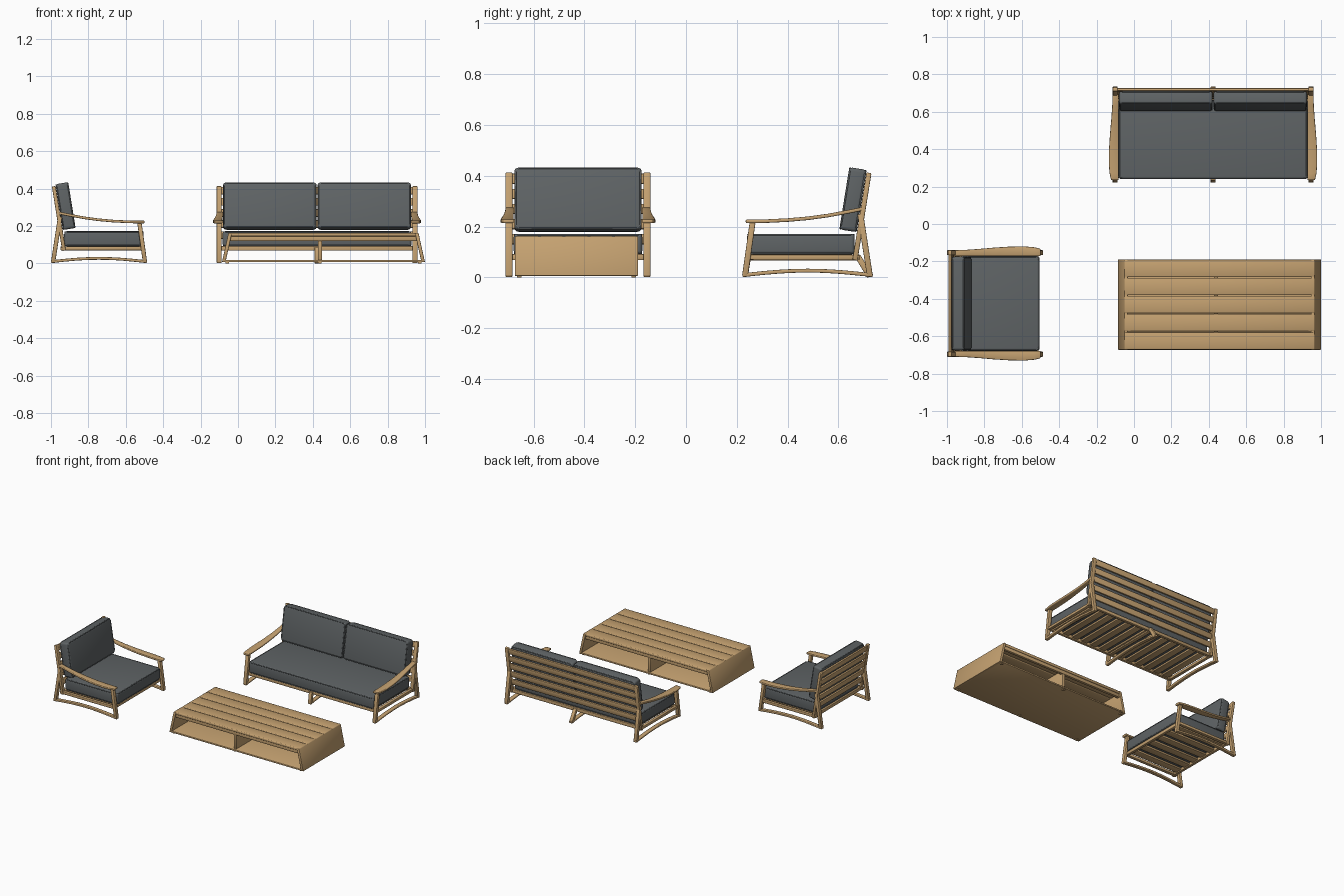
import bpy, bmesh, math
from mathutils import Matrix, Vector

if "Cube" in bpy.data.objects:
    bpy.data.objects.remove(bpy.data.objects["Cube"])


def material(name, rgb):
    m = bpy.data.materials.new(name)
    m.diffuse_color = (*rgb, 1)
    m.use_nodes = True
    m.node_tree.nodes["Principled BSDF"].inputs["Base Color"].default_value = m.diffuse_color
    return m


WOOD = material("light oak wood", (0.56, 0.36, 0.165))
FABRIC = material("charcoal fabric", (0.115, 0.127, 0.132))


def finish(name, bm, M, mat, bevel=0.0, segs=2):
    """Bevel, place and smooth a bmesh, and link it as an object."""
    bmesh.ops.recalc_face_normals(bm, faces=bm.faces)
    if bevel:
        sharp = [e for e in bm.edges if e.calc_face_angle(0) > 0.6]
        bmesh.ops.bevel(bm, geom=sharp, offset=bevel, segments=segs,
                        profile=0.5, affect='EDGES', clamp_overlap=True)
    bmesh.ops.transform(bm, matrix=M, verts=bm.verts)
    bmesh.ops.recalc_face_normals(bm, faces=bm.faces)
    me = bpy.data.meshes.new(name)
    bm.to_mesh(me)
    bm.free()
    me.materials.append(mat)
    ob = bpy.data.objects.new(name, me)
    bpy.context.collection.objects.link(ob)
    bpy.ops.object.select_all(action='DESELECT')
    bpy.context.view_layer.objects.active = ob
    ob.select_set(True)
    bpy.ops.object.shade_smooth_by_angle(angle=math.radians(50))
    return ob


def box(name, M, lo, hi, mat=WOOD, bevel=0.003, segs=2):
    bm = bmesh.new()
    bmesh.ops.create_cube(bm, size=1)
    for v in bm.verts:
        v.co = Vector([(a + b) / 2 + c * (b - a) for a, b, c in zip(lo, hi, v.co)])
    return finish(name, bm, M, mat, bevel, segs)


def sweep(name, M, path, inner, outers, thick, bevel=0.004):
    """Bar along a (y, z) path, spanning x from inner to outer at each point."""
    if not isinstance(outers, list):
        outers = [outers] * len(path)
    bm = bmesh.new()
    rings = []
    for i, (y, z) in enumerate(path):
        a, b = path[max(i - 1, 0)], path[min(i + 1, len(path) - 1)]
        n = Vector((0, a[1] - b[1], b[0] - a[0])).normalized() * thick / 2
        p, q = Vector((inner, y, z)), Vector((outers[i], y, z))
        rings.append([bm.verts.new(c) for c in (p - n, q - n, q + n, p + n)])
    for r, s in zip(rings, rings[1:]):
        for k in range(4):
            bm.faces.new((r[k], r[(k + 1) % 4], s[(k + 1) % 4], s[k]))
    bm.faces.new(rings[0])
    bm.faces.new(rings[-1])
    return finish(name, bm, M, WOOD, bevel)


def cushion(name, M, lo, hi, thin):
    """Padded box with piping round both faces across its thin axis."""
    r = 0.014
    box(name, M, lo, hi, FABRIC, r, 4)
    u, v = [k for k in range(3) if k != thin]
    e, c = r * 0.3, 0.014
    for level in (lo[thin] + e, hi[thin] - e):
        u0, u1, v0, v1 = lo[u] + e, hi[u] - e, lo[v] + e, hi[v] - e
        loop = [(u0 + c, v0), (u1 - c, v0), (u1, v0 + c), (u1, v1 - c),
                (u1 - c, v1), (u0 + c, v1), (u0, v1 - c), (u0, v0 + c)]
        cu = bpy.data.curves.new(name + "_piping", 'CURVE')
        cu.dimensions = '3D'
        cu.bevel_depth, cu.bevel_resolution = 0.004, 1
        sp = cu.splines.new('POLY')
        sp.points.add(len(loop) - 1)
        sp.use_cyclic_u = True
        for pt, (a, b) in zip(sp.points, loop):
            co = [0, 0, 0, 1]
            co[u], co[v], co[thin] = a, b, level
            pt.co = co
        cu.materials.append(FABRIC)
        ob = bpy.data.objects.new(name + "_piping", cu)
        ob.matrix_world = M
        bpy.context.collection.objects.link(ob)


ARCH = [(0.222 + 0.513 * i / 12, 0.009 + 0.018 * math.sin(math.pi * i / 12))
        for i in range(13)]
ARM = [(0.235, 0.221), (0.27, 0.221), (0.32, 0.222), (0.40, 0.226), (0.48, 0.233),
       (0.56, 0.244), (0.63, 0.257), (0.695, 0.27)]
ARM_INSET = [0.012, 0.004, 0, 0.001, 0.006, 0.013, 0.018, 0.02]


def lounge(prefix, M, H, cushions, slats):
    """Seat facing -y; H is half the width over the armrests."""
    inner, outer = H - 0.047, H - 0.02
    # side frames: legs, arched runner, back post, rail and armrest
    for side, s in (("left", -1), ("right", 1)):
        S = M @ Matrix.Diagonal((s, 1, 1, 1))
        n = f"{prefix}_{side}_"
        sweep(n + "front_leg", S, [(0.232, 0.004), (0.262, 0.217)], inner, outer, 0.023)
        sweep(n + "back_leg", S, [(0.724, 0.004), (0.686, 0.25)], inner, outer, 0.023)
        sweep(n + "back_post", S, [(0.665, 0.068), (0.72, 0.412)], inner, outer, 0.02)
        sweep(n + "runner", S, ARCH, inner, outer, 0.015)
        sweep(n + "armrest", S, ARM, H - 0.052, [H - d for d in ARM_INSET], 0.014)
        box(n + "seat_rail", S, (inner, 0.245, 0.07), (outer - 0.004, 0.685, 0.09))
    # seat base
    w = H - 0.04
    box(prefix + "_front_rail", M, (-w, 0.246, 0.068), (w, 0.266, 0.092))
    box(prefix + "_back_rail", M, (-w, 0.655, 0.068), (w, 0.675, 0.092))
    pitch = 2 * (H - 0.05) / slats
    for i in range(slats):
        x = (i + 0.5 - slats / 2) * pitch
        box(f"{prefix}_seat_slat_{i}", M, (x - pitch * 0.32, 0.255, 0.076),
            (x + pitch * 0.32, 0.665, 0.09))
    # leaning back: slats and cushions
    B = M @ Matrix.Translation((0, 0.665, 0.07)) @ Matrix.Rotation(-0.16, 4, 'X')
    for i in range(5):
        z = 0.062 + 0.06 * i
        box(f"{prefix}_back_slat_{i}", B, (-w, -0.007, z), (w, 0.007, z + 0.04))
    c = H - 0.052
    step = 2 * c / cushions
    for i in range(cushions):
        x = -c + i * step
        cushion(f"{prefix}_back_cushion_{i}", B, (x + 0.003, -0.08, 0.108),
                (x + step - 0.003, -0.011, 0.356), 1)
    cushion(prefix + "_seat_cushion", M, (-c, 0.24, 0.091), (c, 0.664, 0.172), 2)


# sofa at the back, with a middle support
SOFA = Matrix.Translation((0.4225, 0, 0))
lounge("sofa", SOFA, 0.557, 2, 13)
sweep("sofa_middle_runner", SOFA, ARCH, -0.013, 0.013, 0.015)
sweep("sofa_middle_front_leg", SOFA, [(0.232, 0.004), (0.245, 0.085)], -0.013, 0.013, 0.023)
sweep("sofa_middle_back_leg", SOFA, [(0.724, 0.004), (0.675, 0.085)], -0.013, 0.013, 0.023)
box("sofa_middle_beam", SOFA, (-0.013, 0.245, 0.066), (0.013, 0.68, 0.088))

# armchair on the left, turned to face +x
CHAIR = Matrix.Translation((-0.265, -0.425, 0)) @ Matrix.Rotation(math.pi / 2, 4, 'Z')
lounge("armchair", CHAIR, 0.305, 1, 6)

# coffee table with sloped ends
TABLE = Matrix.Translation((0.457, -0.431, 0))
D = 0.242
SHEAR = Matrix.Identity(4)
SHEAR[0][2] = -0.22
for side, s in (("left", -1), ("right", 1)):
    S = TABLE @ Matrix.Diagonal((s, 1, 1, 1))
    box(f"table_{side}_end", S @ SHEAR, (0.525, -D, 0.006), (0.544, D, 0.162))
    for j, t in (("front", -1), ("back", 1)):
        box(f"table_{side}_{j}_foot", S, (0.505, t * 0.225 - 0.009, 0),
            (0.523, t * 0.225 + 0.009, 0.01), bevel=0)
box("table_bottom", TABLE, (-0.53, -D, 0.006), (0.53, D, 0.018))
box("table_divider", TABLE, (-0.03, -D + 0.012, 0.016), (-0.008, D - 0.012, 0.147))
for side, t in (("front", -1), ("back", 1)):
    y = t * (D - 0.02)
    box(f"table_{side}_apron", TABLE, (-0.5, y - 0.01, 0.12), (0.5, y + 0.01, 0.147))
    box(f"table_middle_{side}_foot", TABLE, (-0.028, t * 0.225 - 0.009, 0),
        (-0.01, t * 0.225 + 0.009, 0.01), bevel=0)
for i in range(5):
    y = -D + i * 2 * D / 5
    box(f"table_slat_{i}", TABLE, (-0.509, y + 0.002, 0.145),
        (0.509, y + 2 * D / 5 - 0.002, 0.163), bevel=0.005)
